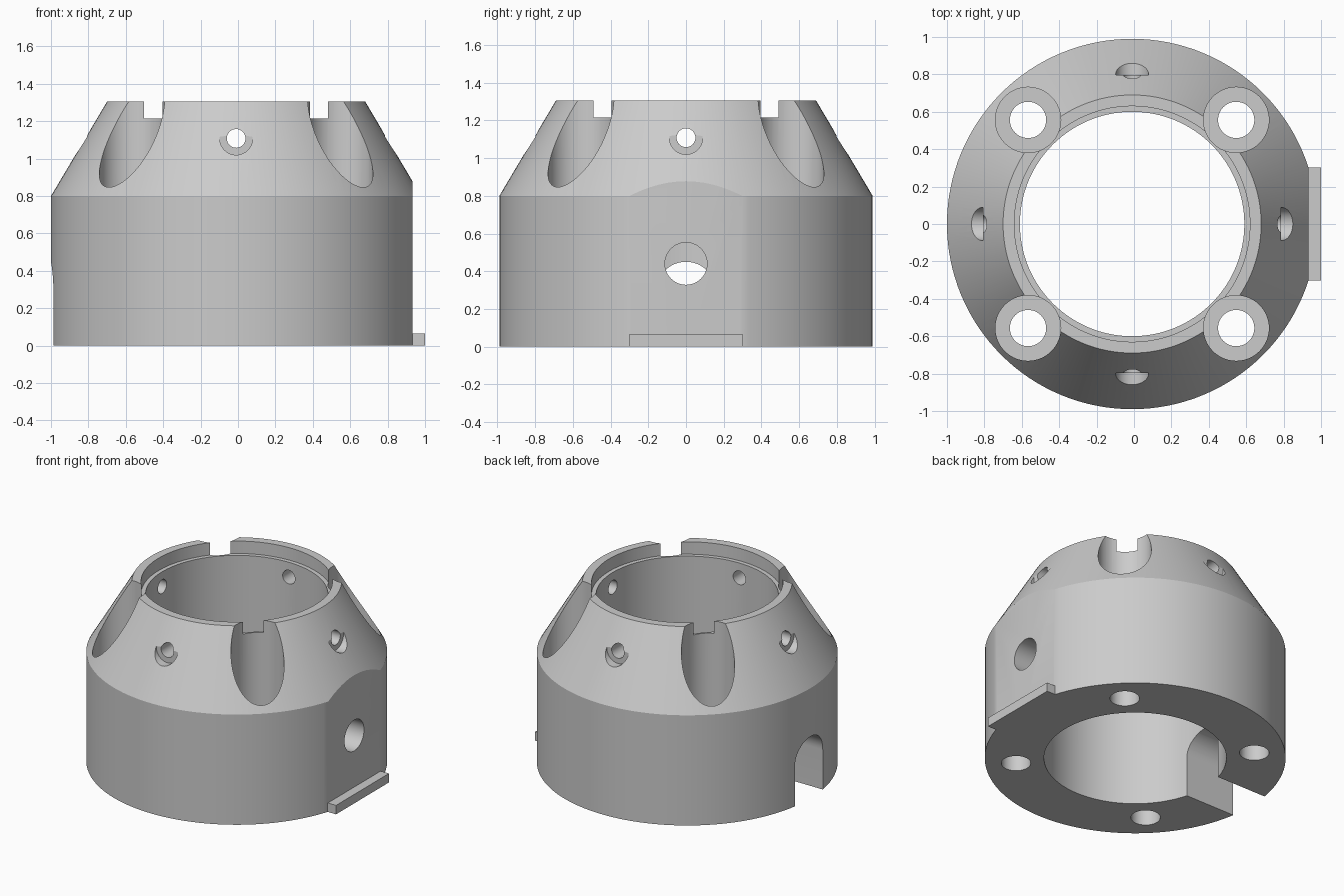
import bpy, bmesh, math
from mathutils import Matrix, Vector

if "Cube" in bpy.data.objects:
    bpy.data.objects.remove(bpy.data.objects["Cube"])

CX = -0.01          # axis of the ring
SEG = 128

grey = bpy.data.materials.new("light grey")
grey.use_nodes = True
COLOUR = (0.6, 0.6, 0.6, 1)
grey.diffuse_color = COLOUR
grey.node_tree.nodes["Principled BSDF"].inputs["Base Color"].default_value = COLOUR


def finish(name, bm):
    bmesh.ops.recalc_face_normals(bm, faces=bm.faces)
    mesh = bpy.data.meshes.new(name)
    bm.to_mesh(mesh)
    bm.free()
    mesh.materials.append(grey)
    obj = bpy.data.objects.new(name, mesh)
    bpy.context.collection.objects.link(obj)
    return obj


def box(name, lo, hi):
    bm = bmesh.new()
    bmesh.ops.create_cube(bm, size=1)
    lo, hi = Vector(lo), Vector(hi)
    for v in bm.verts:
        v.co = (lo + hi) / 2 + v.co * (hi - lo)
    return finish(name, bm)


def rod(name, start, end, radius, seg=48):
    """Cylinder between two points."""
    start, end = Vector(start), Vector(end)
    axis = end - start
    turn = axis.to_track_quat('Z', 'Y').to_matrix().to_4x4()
    bm = bmesh.new()
    bmesh.ops.create_cone(bm, cap_ends=True, segments=seg, radius1=radius, radius2=radius,
                          depth=axis.length,
                          matrix=Matrix.Translation((start + end) / 2) @ turn)
    return finish(name, bm)


def cut(target, cutter):
    """Subtract the cutter and remove it."""
    mod = target.modifiers.new("cut", 'BOOLEAN')
    mod.operation = 'DIFFERENCE'
    mod.solver = 'EXACT'
    mod.object = cutter
    bpy.context.view_layer.objects.active = target
    bpy.ops.object.modifier_apply(modifier=mod.name)
    bpy.data.objects.remove(cutter)


def polar(radius, angle, z):
    return (CX + radius * math.cos(angle), radius * math.sin(angle), z)


# Ring body: turned profile with a conical shoulder and a shallow recess inside the rim
profile = [(0.60, 0), (0.99, 0), (0.99, 0.80), (0.69, 1.305),
           (0.63, 1.305), (0.63, 1.215), (0.60, 1.215)]
bm = bmesh.new()
rings = [[bm.verts.new(polar(r, 2 * math.pi * i / SEG, z)) for r, z in profile]
         for i in range(SEG)]
for i in range(SEG):
    a, b = rings[i], rings[(i + 1) % SEG]
    for j in range(len(profile)):
        k = (j + 1) % len(profile)
        bm.faces.new((a[j], b[j], b[k], a[k]))
body = finish("ring_body", bm)

# Flat on the left side
cut(body, box("flat_cutter", (0.934, -0.6, -0.1), (1.3, 0.6, 1.2)))

# Bolt seats on the diagonals, open through the rim, with through holes
for i in range(4):
    a = math.radians(45 + 90 * i)
    cut(body, rod("seat_cutter", polar(0.787, a, 0.40), polar(0.787, a, 1.6), 0.175, 64))
    cut(body, rod("bolt_hole_cutter", polar(0.787, a, -0.2), polar(0.787, a, 0.7), 0.097))

# Radial set-screw holes with spot-faced mouths
for i in range(4):
    a = math.radians(90 * i)
    cut(body, rod("spot_face_cutter", polar(0.797, a, 1.108), polar(1.1, a, 1.108), 0.088))
    cut(body, rod("screw_hole_cutter", polar(0.4, a, 1.108), polar(1.1, a, 1.108), 0.05, 32))

# Round port in the flat
cut(body, rod("port_cutter", (0.4, 0, 0.44), (1.2, 0, 0.44), 0.112))

# Arched slot on the right side, open at the base
bm = bmesh.new()
outline = [(-0.16, -0.2)] + [(-0.16 * math.cos(t), 0.29 + 0.16 * math.sin(t))
                             for t in (math.pi * i / 24 for i in range(25))] + [(0.16, -0.2)]
face = bm.faces.new([bm.verts.new((-1.3, y, z)) for y, z in outline])
grown = bmesh.ops.extrude_face_region(bm, geom=[face])
bmesh.ops.translate(bm, vec=(0.95, 0, 0),
                    verts=[g for g in grown["geom"] if isinstance(g, bmesh.types.BMVert)])
cut(body, finish("slot_cutter", bm))

# Foot strip along the base of the flat
strip = box("foot_strip", (0.93, -0.303, 0), (1.0, 0.303, 0.065))

# Smooth turned surfaces, sharp edges kept
bpy.ops.object.select_all(action='DESELECT')
body.select_set(True)
bpy.context.view_layer.objects.active = body
bpy.ops.object.shade_smooth_by_angle(angle=math.radians(22))
